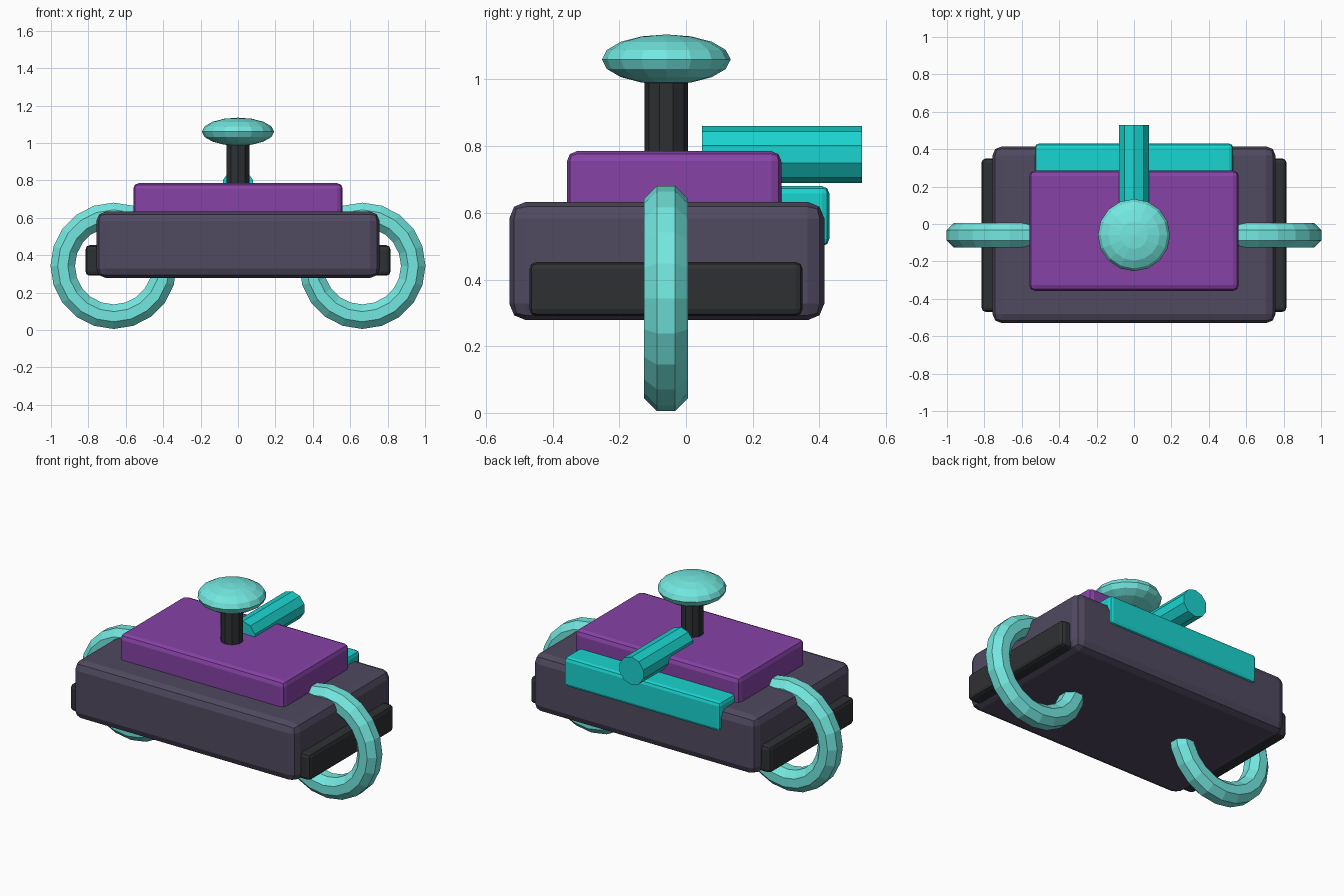
import bpy, bmesh, math
from mathutils import Matrix, Vector

if "Cube" in bpy.data.objects:
    bpy.data.objects.remove(bpy.data.objects["Cube"])


def material(name, rgb):
    m = bpy.data.materials.new(name)
    m.diffuse_color = (*rgb, 1)
    m.use_nodes = True
    m.node_tree.nodes["Principled BSDF"].inputs["Base Color"].default_value = m.diffuse_color
    return m


SLATE = material("slate", (0.08, 0.067, 0.115))
PURPLE = material("purple", (0.24, 0.055, 0.38))
BLACK = material("black", (0.027, 0.03, 0.032))
CYAN = material("cyan", (0.01, 0.66, 0.63))
AQUA = material("aqua", (0.17, 0.8, 0.74))


def finish(name, bm, mat):
    bmesh.ops.recalc_face_normals(bm, faces=bm.faces)
    me = bpy.data.meshes.new(name)
    bm.to_mesh(me)
    bm.free()
    me.materials.append(mat)
    ob = bpy.data.objects.new(name, me)
    bpy.context.collection.objects.link(ob)
    return ob


def box(name, lo, hi, mat, bevel, segments=2):
    lo, hi = Vector(lo), Vector(hi)
    bm = bmesh.new()
    bmesh.ops.create_cube(bm, size=1, matrix=Matrix.Translation((lo + hi) / 2)
                          @ Matrix.Diagonal((*(hi - lo), 1)))
    ob = finish(name, bm, mat)
    mod = ob.modifiers.new("bevel", 'BEVEL')
    mod.width, mod.segments = bevel, segments
    return ob


def cylinder(name, centre, radius, depth, mat, rot=Matrix(), sides=10):
    bm = bmesh.new()
    bmesh.ops.create_cone(bm, cap_ends=True, segments=sides, radius1=radius,
                          radius2=radius, depth=depth,
                          matrix=Matrix.Translation(centre) @ rot)
    return finish(name, bm, mat)


def ring(name, centre, major, minor, mat, steps=20, sides=8):
    # tube section with a flat facet outward, spun about the y axis
    bm = bmesh.new()
    c = Vector(centre)
    verts = []
    for i in range(sides):
        a = (i + 0.5) * math.tau / sides
        verts.append(bm.verts.new(c + Vector((major + minor * math.cos(a), minor * math.sin(a), 0))))
    edges = [bm.edges.new((verts[i], verts[(i + 1) % sides])) for i in range(sides)]
    bmesh.ops.spin(bm, geom=verts + edges, cent=c, axis=(0, 1, 0),
                   angle=math.tau, steps=steps)
    bmesh.ops.remove_doubles(bm, verts=bm.verts, dist=1e-4)
    return finish(name, bm, mat)


# Main body and upper deck
box("body", (-0.757, -0.53, 0.278), (0.757, 0.415, 0.633), SLATE, 0.05)
box("deck", (-0.56, -0.357, 0.5), (0.56, 0.286, 0.785), PURPLE, 0.03)

# Rear bar and exhaust tube
box("rear_bar", (-0.53, 0.2, 0.5), (0.53, 0.43, 0.68), CYAN, 0.022)
cylinder("rear_tube", (0, 0.288, 0.775), 0.085, 0.48, CYAN, Matrix.Rotation(math.pi / 2, 4, 'X'))

# Side strips and side rings
for side, s in (("left", -1), ("right", 1)):
    x0, x1 = sorted((s * 0.66, s * 0.815))
    box(side + "_strip", (x0, -0.47, 0.29), (x1, 0.35, 0.453), BLACK, 0.022)
    ring(side + "_ring", (s * 0.665, -0.06, 0.343), 0.272, 0.071, AQUA)

# Post and flattened cap
cylinder("post", (0, -0.059, 0.87), 0.065, 0.32, BLACK)
bm = bmesh.new()
bmesh.ops.create_uvsphere(bm, u_segments=16, v_segments=8, radius=1,
                          matrix=Matrix.Translation((0, -0.059, 1.06))
                          @ Matrix.Diagonal((0.193, 0.193, 0.075, 1)))
finish("cap", bm, AQUA)
